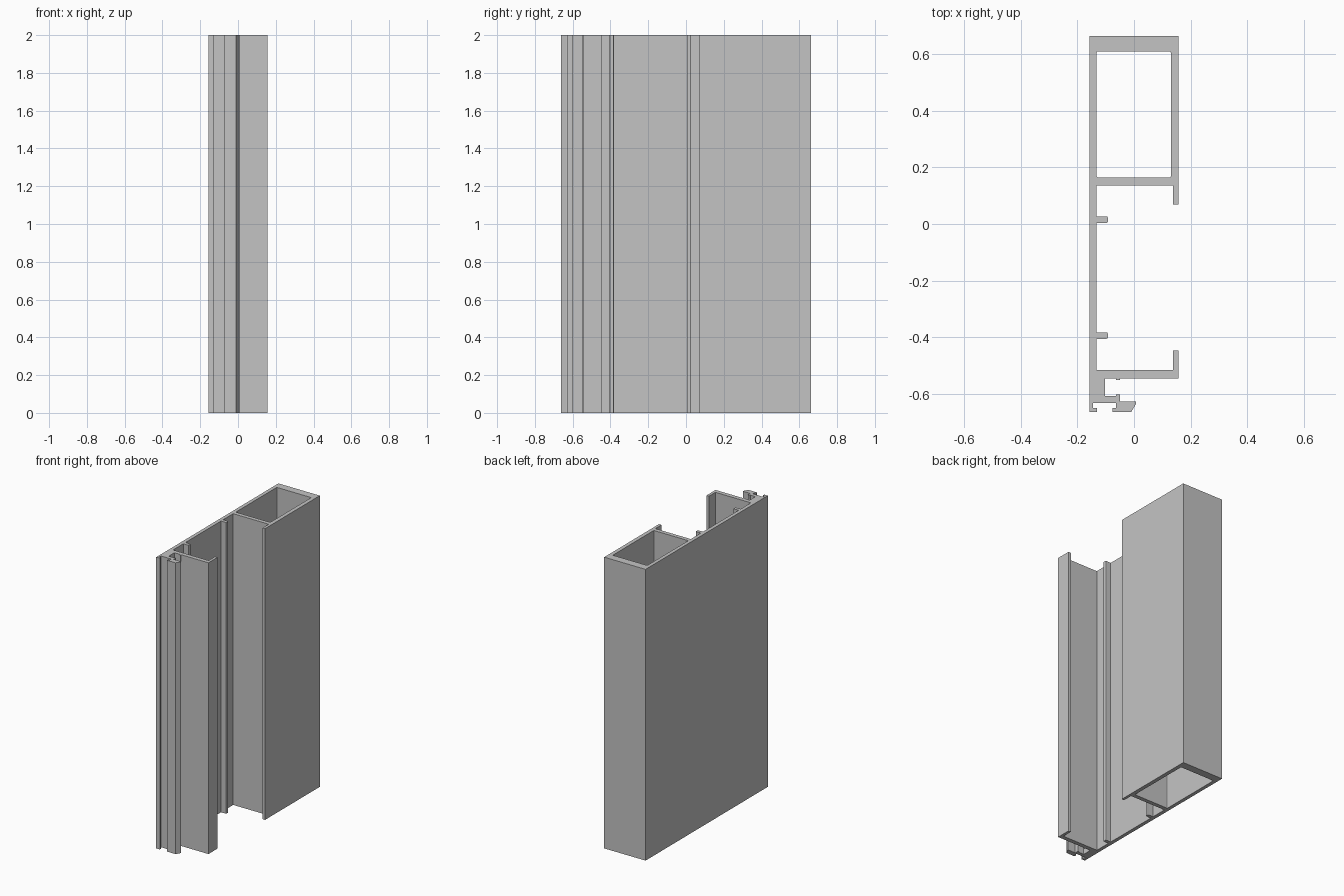
import bpy
import bmesh

default_cube = bpy.data.objects.get("Cube")
if default_cube:
    bpy.data.objects.remove(default_cube, do_unlink=True)

LENGTH = 2.0
LEFT, RIGHT = -0.157, 0.157        # outer faces of the section
BACK, FRONT = 0.663, -0.663
WALL, LIP = -0.132, 0.138          # inner faces of the long wall and the lips
NUB_TIP = -0.092
FOOT = -0.05                       # inner end of the foot bar


def rib(top):
    """Small rib standing on the long wall, traced from back to front."""
    low = top - 0.023
    return [(WALL, top), (NUB_TIP, top), (NUB_TIP, low), (WALL, low)]


def rectangle(x0, x1, y0, y1):
    return [(x0, y0), (x1, y0), (x1, y1), (x0, y1)]


# Box tube outside, ending in the rear lip and the dividing web
tube = [(LEFT, BACK), (RIGHT, BACK), (RIGHT, 0.069), (LIP, 0.069),
        (LIP, 0.136), (WALL, 0.136)]

# Front web with its lip and the little bead below it
front_web = [(WALL, -0.516), (LIP, -0.516), (LIP, -0.446), (RIGHT, -0.446),
             (RIGHT, -0.545), (FOOT, -0.545), (FOOT, -0.551),
             (-0.064, -0.551), (-0.064, -0.545)]

# Seal groove, slanted foot and hooked slot
foot = [(-0.102, -0.545), (-0.102, -0.607), (-0.064, -0.607),
        (-0.064, -0.601), (FOOT, -0.601), (FOOT, -0.627),
        (0.007, -0.627), (0.007, -0.635), (-0.01, FRONT),
        (-0.075, FRONT), (-0.075, -0.65), (-0.064, -0.65),
        (-0.064, -0.632), (-0.144, -0.632), (-0.144, -0.65),
        (-0.13, -0.65), (-0.13, FRONT), (LEFT, FRONT)]

outline = tube + rib(0.027) + rib(-0.382) + front_web + foot
chamber = rectangle(WALL, 0.13, 0.164, 0.609)


def add_loop(bm, points):
    """Closed loop of edges on the ground plane."""
    verts = [bm.verts.new((x, y, 0)) for x, y in points]
    return [bm.edges.new((a, b)) for a, b in zip(verts, verts[1:] + verts[:1])]


def extrude_section(name, loops, material, is_rounded):
    """Fill the section, extrude it upward and soften the chosen long edges."""
    bm = bmesh.new()
    edges = [edge for loop in loops for edge in add_loop(bm, loop)]
    bmesh.ops.triangle_fill(bm, edges=edges, use_beauty=True)
    raised = bmesh.ops.extrude_face_region(bm, geom=bm.faces[:],
                                           use_keep_orig=True)
    top = [v for v in raised["geom"] if isinstance(v, bmesh.types.BMVert)]
    bmesh.ops.translate(bm, verts=top, vec=(0, 0, LENGTH))
    bmesh.ops.recalc_face_normals(bm, faces=bm.faces[:])
    soft = []
    for edge in bm.edges:
        a, b = (v.co for v in edge.verts)
        if abs(a.z - b.z) > LENGTH / 2 and (a - b).xy.length < 0.001 \
                and is_rounded(a.x, a.y):
            soft.append(edge)
    bmesh.ops.bevel(bm, geom=soft, offset=0.005, segments=2, profile=0.5,
                    affect="EDGES")
    bmesh.ops.recalc_face_normals(bm, faces=bm.faces[:])
    mesh = bpy.data.meshes.new(name)
    bm.to_mesh(mesh)
    bm.free()
    mesh.materials.append(material)
    obj = bpy.data.objects.new(name, mesh)
    bpy.context.collection.objects.link(obj)
    return obj


def make_material(name, colour):
    material = bpy.data.materials.new(name)
    material.use_nodes = True
    material.diffuse_color = colour
    for node in material.node_tree.nodes:
        if node.type == "BSDF_PRINCIPLED":
            node.inputs["Base Color"].default_value = colour
    return material


def rounded_corner(x, y):
    """Rib tips and the corners of the hollow chamber."""
    if abs(x - NUB_TIP) < 0.001:
        return True
    return any(abs(x - cx) + abs(y - cy) < 0.001 for cx, cy in chamber)


grey = make_material("plain grey", (0.55, 0.55, 0.55, 1))
extrude_section("extruded_frame_profile", [outline, chamber], grey,
                rounded_corner)
